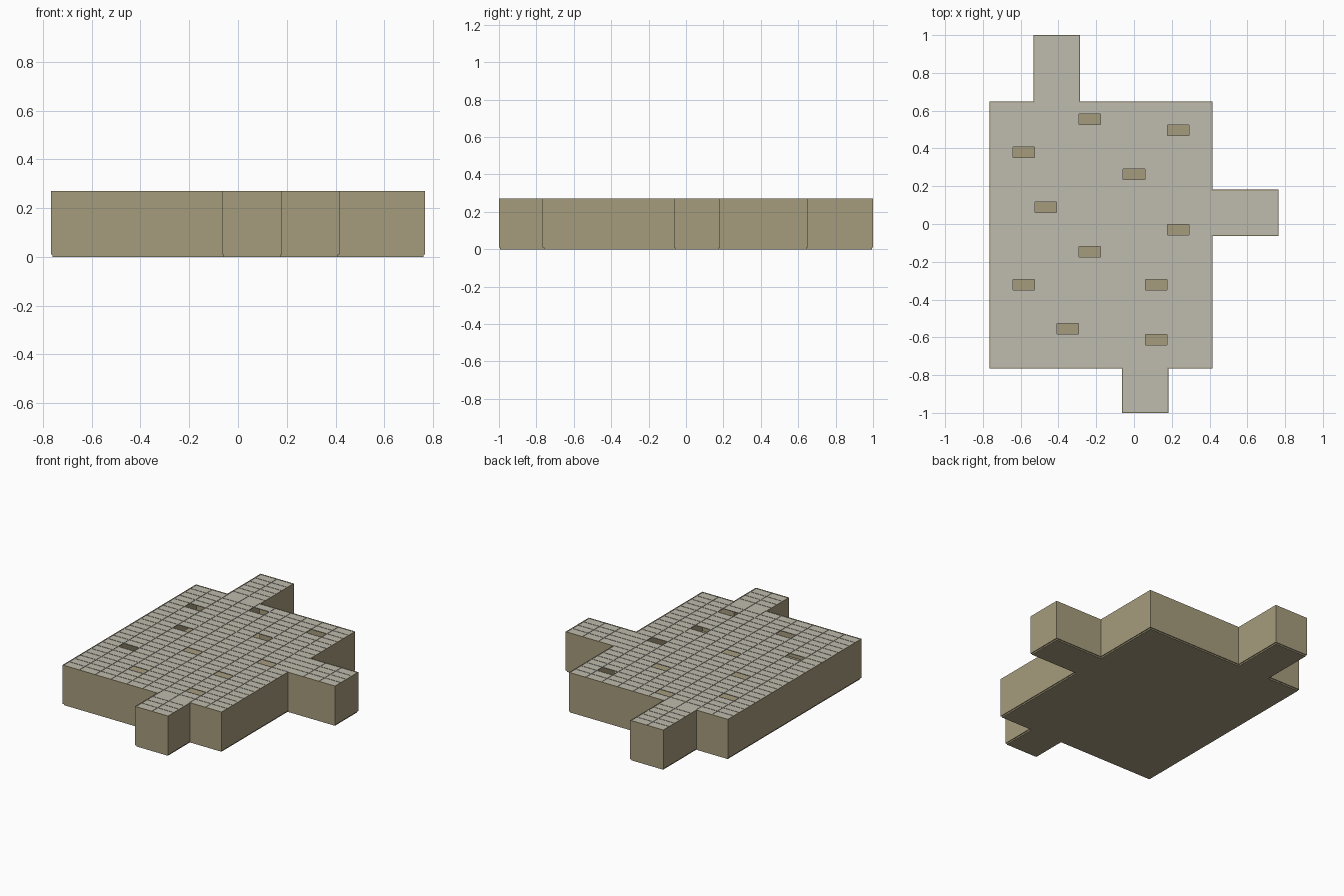
import bpy, bmesh

if "Cube" in bpy.data.objects:
    bpy.data.objects.remove(bpy.data.objects["Cube"])

T = 0.006                  # wall thickness
S = (2 - 2 * T) / 34       # short side of a ceiling panel; panels are 2S x S
FLOOR = 0.012
TOP = 0.27


def material(name, rgb):
    m = bpy.data.materials.new(name)
    m.diffuse_color = (*rgb, 1)
    m.use_nodes = True
    m.node_tree.nodes["Principled BSDF"].inputs["Base Color"].default_value = m.diffuse_color
    return m


wall_mat = material("tan wall", (0.38, 0.33, 0.205))
floor_mat = material("tan carpet", (0.38, 0.33, 0.205))
ceiling_mat = material("grey ceiling panel", (0.52, 0.50, 0.42))


def finish(name, bm, mat, thickness=0, offset=0):
    me = bpy.data.meshes.new(name)
    bm.to_mesh(me)
    bm.free()
    me.materials.append(mat)
    ob = bpy.data.objects.new(name, me)
    bpy.context.collection.objects.link(ob)
    if thickness:
        mod = ob.modifiers.new("thickness", 'SOLIDIFY')
        mod.thickness = thickness
        mod.offset = offset
        mod.use_even_offset = True
    return ob


def box(bm, x0, x1, y0, y1, z0, z1):
    v = [bm.verts.new((x, y, z)) for z in (z0, z1)
         for x, y in ((x0, y0), (x1, y0), (x1, y1), (x0, y1))]
    for f in ((3, 2, 1, 0), (4, 5, 6, 7), (0, 1, 5, 4),
              (1, 2, 6, 5), (2, 3, 7, 6), (3, 0, 4, 7)):
        bm.faces.new([v[i] for i in f])


# Room and three corridors, in panel units (x0, x1, y0, y1)
areas = [(-13, 7, -13, 11), (-9, -5, 11, 17), (7, 13, -1, 3), (-1, 3, -17, -13)]
outline = [(-13, -13), (-1, -13), (-1, -17), (3, -17), (3, -13), (7, -13),
           (7, -1), (13, -1), (13, 3), (7, 3), (7, 11), (-5, 11), (-5, 17),
           (-9, 17), (-9, 11), (-13, 11)]
# Open light wells in the ceiling: (column, row) counted from the back left
wells = {(4, 1), (8, 2), (1, 4), (6, 6), (2, 9), (8, 11), (4, 13),
         (1, 16), (7, 16), (3, 20), (7, 21)}

# Floor slab
bm = bmesh.new()
bm.faces.new([bm.verts.new((x * S, y * S, FLOOR)) for x, y in outline])
finish("floor", bm, floor_mat, FLOOR, -1)

# Walls around the whole outline, thickened outwards
bm = bmesh.new()
low = [bm.verts.new((x * S, y * S, FLOOR - 0.003)) for x, y in outline]
high = [bm.verts.new((x * S, y * S, TOP)) for x, y in outline]
for i in range(len(outline)):
    j = (i + 1) % len(outline)
    bm.faces.new((low[i], low[j], high[j], high[i]))
finish("walls", bm, wall_mat, T, 1)

# Ceiling panels, leaving the light wells open
bm = bmesh.new()
for x0, x1, y0, y1 in areas:
    for x in range(x0, x1, 2):
        for y in range(y0, y1):
            if ((x + 13) // 2, 10 - y) in wells:
                continue
            bm.faces.new([bm.verts.new((a * S, b * S, TOP - 0.002)) for a, b in
                          ((x, y), (x + 2, y), (x + 2, y + 1), (x, y + 1))])
bmesh.ops.remove_doubles(bm, verts=bm.verts, dist=0.0005)
finish("ceiling_panels", bm, ceiling_mat, 0.004, -1)

# Thin support grid standing just proud of the panels
bm = bmesh.new()
w = 0.0015
for x0, x1, y0, y1 in areas:
    for x in range(x0 + 2, x1, 2):
        box(bm, x * S - w, x * S + w, y0 * S, y1 * S, TOP - 0.005, TOP + 0.0005)
    for y in range(y0 + 1, y1):
        box(bm, x0 * S, x1 * S, y * S - w, y * S + w, TOP - 0.005, TOP)
finish("ceiling_grid", bm, ceiling_mat)
